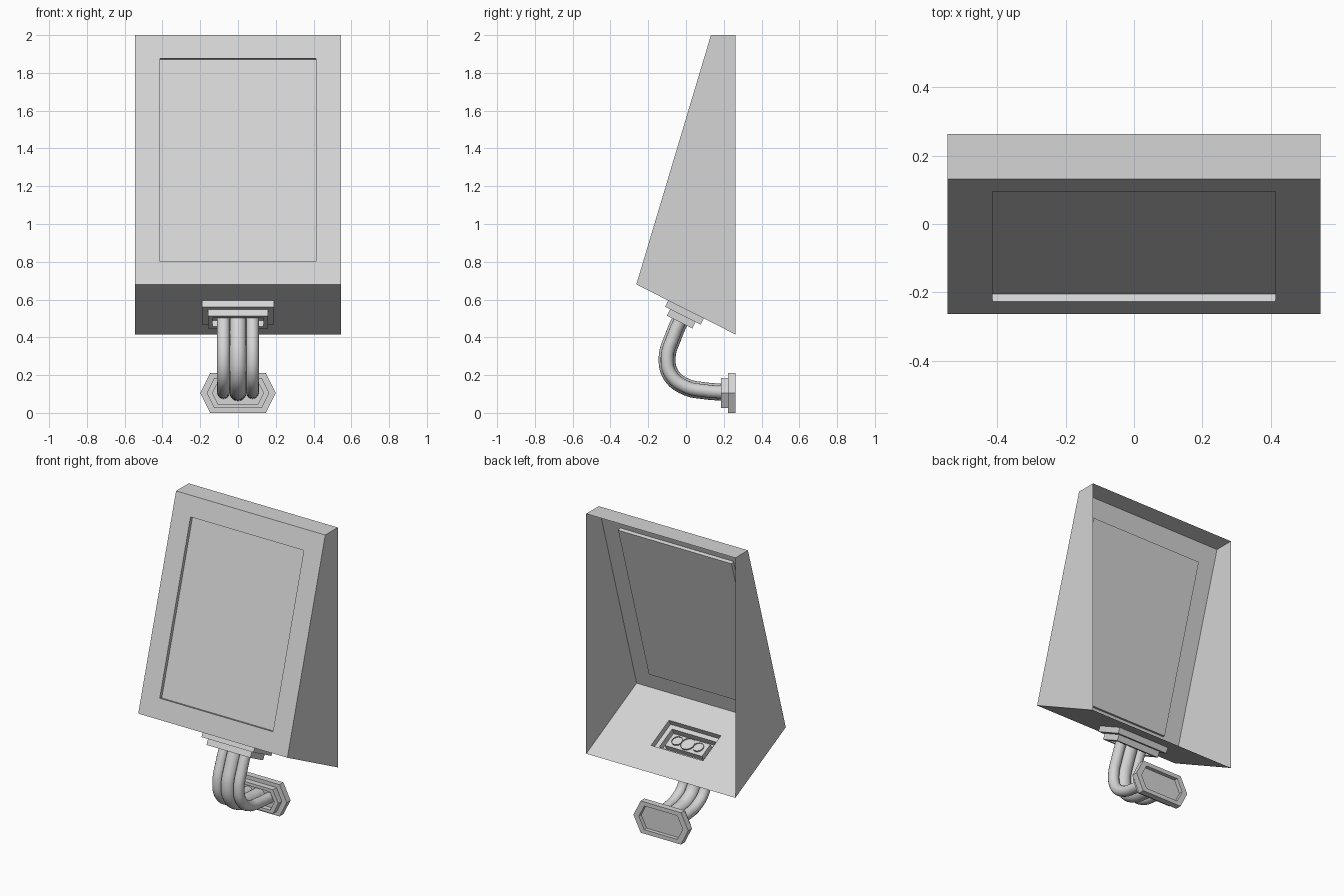
import bpy, bmesh
from mathutils import Vector

cube = bpy.data.objects.get("Cube")
if cube:
    bpy.data.objects.remove(cube)

grey = bpy.data.materials.new("light_grey")
grey.use_nodes = True
COLOUR = (0.66, 0.66, 0.66, 1)
grey.diffuse_color = COLOUR
grey.node_tree.nodes["Principled BSDF"].inputs["Base Color"].default_value = COLOUR


def rect(w, h):
    return [(w, h), (-w, h), (-w, -h), (w, -h)]


def hexagon(w, h):
    c = w - h * 0.5
    return [(w, 0), (c, h), (-c, h), (-w, 0), (-c, -h), (c, -h)]


def stepped_panel(bm, centre, normal, steps, cap_end=True, cap_start=False):
    """Join outlines of (shape, half width, half height, offset along the normal)."""
    n = Vector(normal).normalized()
    u = Vector((1, 0, 0))
    v = n.cross(u)
    loops = [[bm.verts.new(Vector(centre) + u * a + v * b + n * t) for a, b in shape(w, h)]
             for shape, w, h, t in steps]
    for outer, inner in zip(loops, loops[1:]):
        for i in range(len(outer)):
            j = (i + 1) % len(outer)
            bm.faces.new((outer[i], outer[j], inner[j], inner[i]))
    if cap_end:
        bm.faces.new(loops[-1])
    if cap_start:
        bm.faces.new(loops[0][::-1])


def finish(name, bm):
    mesh = bpy.data.meshes.new(name)
    bm.to_mesh(mesh)
    bm.free()
    mesh.materials.append(grey)
    obj = bpy.data.objects.new(name, mesh)
    bpy.context.collection.objects.link(obj)
    return obj


# Housing: open-backed wedge with a recessed front panel and a socket hole below
HALF = 0.545
top_back, top_front = Vector((0, 0.263, 2)), Vector((0, 0.132, 2))
low_front, low_back = Vector((0, -0.263, 0.68)), Vector((0, 0.263, 0.415))
side = Vector((HALF, 0, 0))
slope, floor = top_front - low_front, low_back - low_front
front_n = Vector((0, -slope.z, slope.y))
floor_n = Vector((0, floor.z, -floor.y)).normalized()
floor_mid = (low_front + low_back) / 2

bm = bmesh.new()
half_slope = slope.length / 2
stepped_panel(bm, (top_front + low_front) / 2, front_n, [
    (rect, HALF, half_slope, 0),
    (rect, 0.414, half_slope - 0.128, 0),
    (rect, 0.414, half_slope - 0.128, -0.023)])
stepped_panel(bm, floor_mid, floor_n, [
    (rect, HALF, floor.length / 2, 0), (rect, 0.19, 0.105, 0)], cap_end=False)
outline = [top_back, top_front, low_front, low_back]
bm.faces.new([bm.verts.new(p + side) for p in outline])
bm.faces.new([bm.verts.new(p - side) for p in reversed(outline)])
bm.faces.new([bm.verts.new(p) for p in (
    top_front - side, top_front + side, top_back + side, top_back - side)])
bmesh.ops.remove_doubles(bm, verts=bm.verts, dist=0.0005)
finish("housing", bm)

# Pipe socket: hollow stepped plates under the housing
bm = bmesh.new()
stepped_panel(bm, floor_mid, floor_n, [
    (rect, 0.19, 0.105, 0), (rect, 0.19, 0.105, 0.037),
    (rect, 0.16, 0.075, 0.037), (rect, 0.16, 0.075, 0.075),
    (rect, 0.135, 0.05, 0.075), (rect, 0.135, 0.05, 0.04)])
finish("pipe_socket", bm)

# Wall mount: stepped hexagonal plate, recessed on both sides
bm = bmesh.new()
stepped_panel(bm, (0, 0.263, 0.105), (0, -1, 0), [
    (hexagon, 0.16, 0.078, 0.025), (hexagon, 0.16, 0.078, 0),
    (hexagon, 0.2, 0.105, 0), (hexagon, 0.2, 0.105, 0.04),
    (hexagon, 0.165, 0.08, 0.04), (hexagon, 0.165, 0.08, 0.078),
    (hexagon, 0.135, 0.06, 0.078), (hexagon, 0.135, 0.06, 0.045)], cap_start=True)
finish("wall_mount", bm)

# Three bent pipes from the socket to the wall mount
PATH = [(-0.017, 0.52), (-0.065, 0.41), (-0.1, 0.29), (-0.077, 0.197),
        (0, 0.138), (0.1, 0.117), (0.222, 0.108)]


def pipe(name, x, radius):
    curve = bpy.data.curves.new(name, "CURVE")
    curve.dimensions = "3D"
    curve.bevel_depth = radius
    curve.bevel_resolution = 6
    curve.resolution_u = 6
    spline = curve.splines.new("BEZIER")
    spline.bezier_points.add(len(PATH) - 1)
    for point, (y, z) in zip(spline.bezier_points, PATH):
        point.co = (x, y, z)
        point.handle_left_type = point.handle_right_type = "AUTO"
    helper = bpy.data.objects.new(name + "_path", curve)
    bpy.context.collection.objects.link(helper)
    graph = bpy.context.evaluated_depsgraph_get()
    mesh = bpy.data.meshes.new_from_object(helper.evaluated_get(graph))
    bpy.data.objects.remove(helper)
    mesh.materials.clear()
    mesh.materials.append(grey)
    mesh.polygons.foreach_set("use_smooth", [True] * len(mesh.polygons))
    obj = bpy.data.objects.new(name, mesh)
    bpy.context.collection.objects.link(obj)


pipe("middle_pipe", 0, 0.045)
pipe("left_pipe", 0.077, 0.034)
pipe("right_pipe", -0.077, 0.034)
